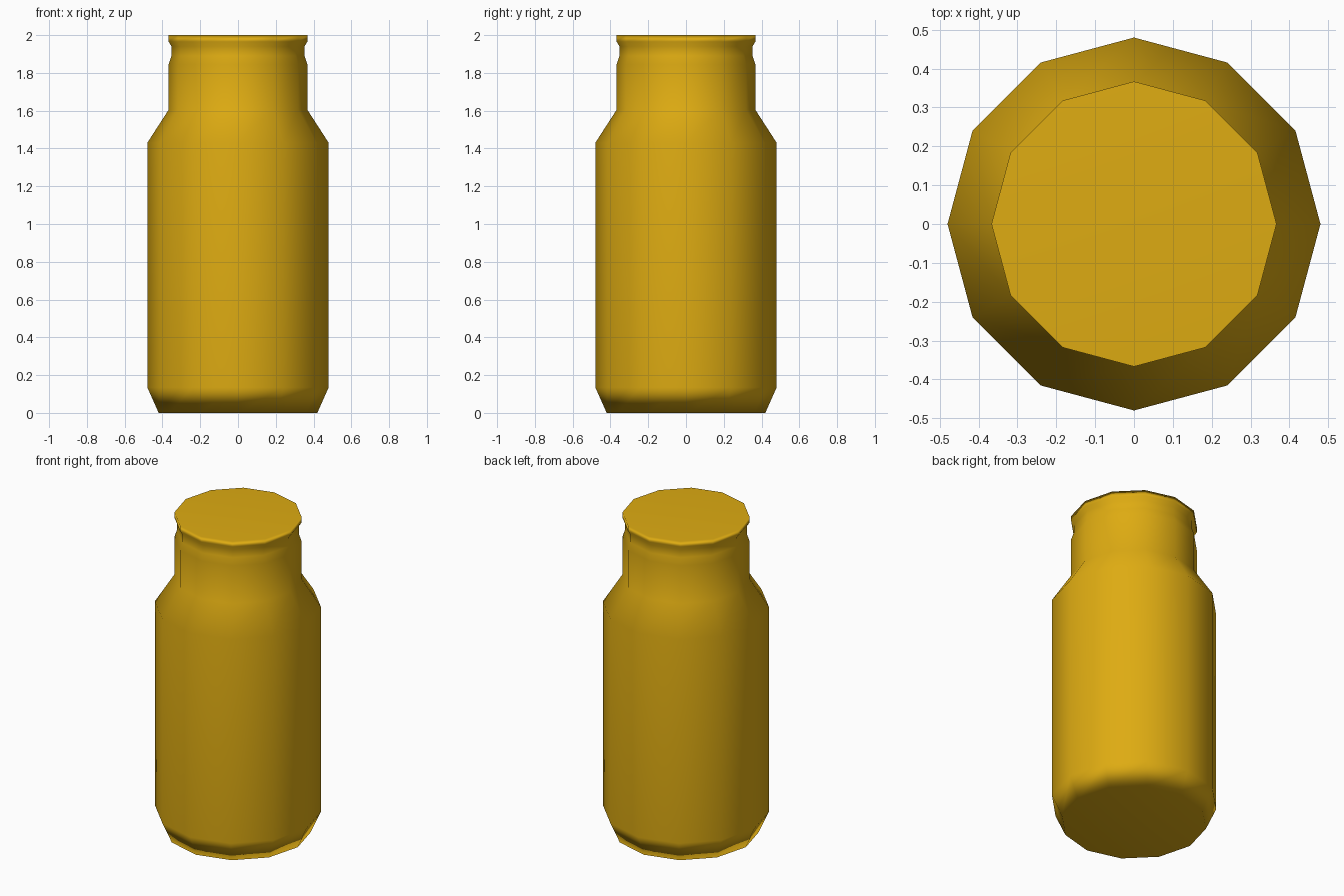
import bpy
import bmesh
import math

cube = bpy.data.objects.get("Cube")
if cube:
    bpy.data.objects.remove(cube, do_unlink=True)

SIDES = 12

# Outline from the base to the lip: (radius, height)
profile = [
    (0.42, 0.0), (0.48, 0.135),       # bevelled base
    (0.48, 1.43), (0.367, 1.605),     # body and shoulder
    (0.367, 1.845), (0.352, 1.89),    # neck and groove
    (0.352, 1.94), (0.367, 1.965),
    (0.367, 2.0),                     # lip
]

# Amber material
amber = bpy.data.materials.new("amber")
amber.use_nodes = True
colour = (0.73, 0.41, 0.006, 1.0)
amber.diffuse_color = colour
amber.node_tree.nodes["Principled BSDF"].inputs["Base Color"].default_value = colour

# Rings of the jar, joined by quads
bm = bmesh.new()
rings = []
for radius, height in profile:
    angles = [math.tau * i / SIDES for i in range(SIDES)]
    rings.append([bm.verts.new((radius * math.cos(a), radius * math.sin(a), height))
                  for a in angles])
for low, high in zip(rings, rings[1:]):
    for i in range(SIDES):
        j = (i + 1) % SIDES
        bm.faces.new((low[i], low[j], high[j], high[i]))

# Closed base and top
bm.faces.new(list(reversed(rings[0])))
bm.faces.new(rings[-1])
for face in bm.faces:
    face.smooth = True

mesh = bpy.data.meshes.new("jar")
bm.to_mesh(mesh)
bm.free()
mesh.materials.append(amber)
jar = bpy.data.objects.new("jar", mesh)
bpy.context.collection.objects.link(jar)

# Smooth shading led by the large faces
normals = jar.modifiers.new("area_normals", 'WEIGHTED_NORMAL')
normals.mode = 'FACE_AREA'
normals.keep_sharp = False
